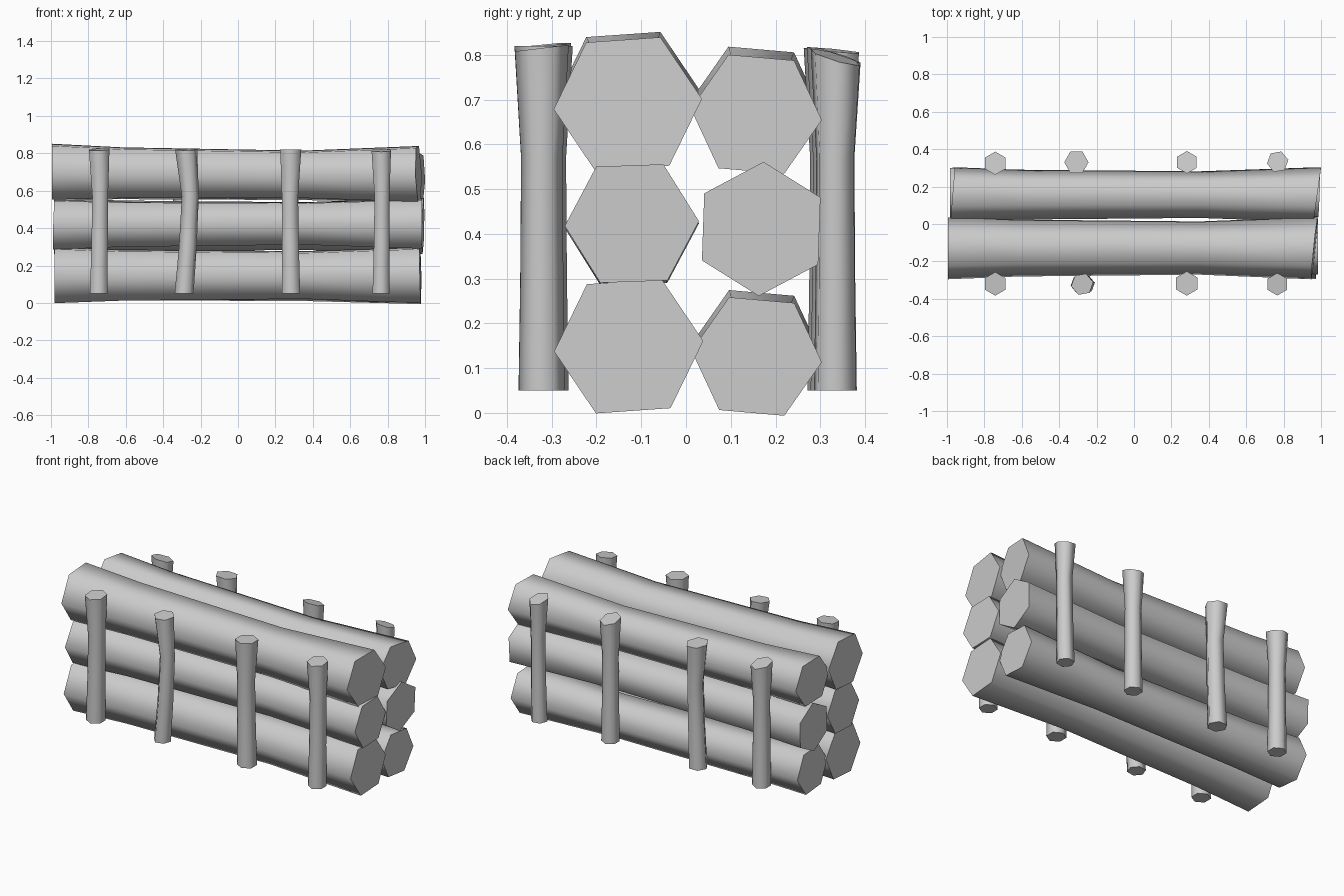
import bpy, bmesh
from math import radians, cos, sin

cube = bpy.data.objects.get("Cube")
if cube:
    bpy.data.objects.remove(cube)

GREY = (0.6, 0.6, 0.6, 1)
wood = bpy.data.materials.new("grey_wood")
wood.use_nodes = True
wood.diffuse_color = GREY
wood.node_tree.nodes["Principled BSDF"].inputs["Base Color"].default_value = GREY


def loft(name, rings, place):
    """Six-sided trunk: rings hold (station, u, v, radius, turn, slope_u, slope_v)."""
    bm = bmesh.new()
    loops = []
    for s, u, v, r, turn, su, sv in rings:
        loop = []
        for k in range(6):
            a = radians(60 * k + turn)
            du, dv = r * cos(a), r * sin(a)
            loop.append(bm.verts.new(place(s + su * du + sv * dv, u + du, v + dv)))
        loops.append(loop)
    for a, b in zip(loops, loops[1:]):
        for k in range(6):
            n = (k + 1) % 6
            bm.faces.new((a[k], a[n], b[n], b[k])).smooth = True
    # flat sawn ends with crisp rims
    for loop in (loops[0], loops[-1]):
        cap = bm.faces.new(loop)
        for e in cap.edges:
            e.smooth = False
    bmesh.ops.recalc_face_normals(bm, faces=bm.faces)
    mesh = bpy.data.meshes.new(name)
    bm.to_mesh(mesh)
    bm.free()
    mesh.materials.append(wood)
    bpy.context.collection.objects.link(bpy.data.objects.new(name, mesh))


def log(name, x0, x1, y, z, r, turn, dy=0, dz=0, slope0=(0, 0), slope1=(0, 0)):
    """Lying log, slimmer in the middle; dy and dz shift its -x end."""
    loft(name, [
        (x0, y + dy, z + dz, r, turn, *slope0),
        (-0.62, y + dy * 0.7, z + dz * 0.5, r * 0.91, turn, 0, 0),
        (0.35, y, z - dz * 0.2, r * 0.85, turn, 0, 0),
        (x1, y, z, r, turn, *slope1)], lambda s, u, v: (s, u, v))


def post(name, x, y, r, bow=0, top=0.82, turn=30, tilt=(0, 0)):
    """Upright stake, flared at the top; bow shifts the middle sideways."""
    loft(name, [
        (0.05, x - bow * 0.5, y, r * 0.86, turn, 0, 0),
        (0.3, x + bow * 0.4, y, r * 0.8, turn, 0, 0),
        (0.57, x + bow, y, r * 0.77, turn, 0, 0),
        (top, x, y, r, turn, *tilt)], lambda s, u, v: (u, v, s))


# Stacked logs, two rows of three
log("front_top_log", -0.995, 0.965, -0.13, 0.69, 0.166, 4, dz=0.012, slope1=(0.1, -0.03))
log("front_middle_log", -0.985, 0.985, -0.121, 0.423, 0.15, 2, dz=-0.005, slope0=(0.02, 0.03))
log("front_bottom_log", -0.98, 0.975, -0.128, 0.149, 0.167, 4, slope1=(0.02, -0.02))
log("back_top_log", -0.97, 0.98, 0.157, 0.667, 0.147, -5, dz=0.018, slope0=(0.08, 0), slope1=(0.14, 0))
log("back_middle_log", -0.985, 0.99, 0.168, 0.411, 0.15, 28, slope1=(0.04, 0.02))
log("back_bottom_log", -0.97, 0.975, 0.158, 0.126, 0.146, -5, dz=0.016, slope1=(0.04, 0))

# Stakes along the front
post("front_post_1", -0.742, -0.32, 0.063, bow=0.005, top=0.82, tilt=(0.05, 0.1))
post("front_post_2", -0.277, -0.322, 0.06, bow=0.022, top=0.82, turn=10, tilt=(0, 0.08))
post("front_post_3", 0.282, -0.318, 0.065, bow=-0.004, top=0.82)
post("front_post_4", 0.766, -0.322, 0.06, bow=0.004, top=0.815, tilt=(0, 0.12))

# Stakes along the back
post("back_post_1", -0.742, 0.325, 0.062, top=0.8, tilt=(-0.15, -0.25))
post("back_post_2", -0.308, 0.33, 0.065, bow=0.012, top=0.81, turn=0, tilt=(-0.05, -0.1))
post("back_post_3", 0.283, 0.33, 0.06, top=0.8, tilt=(-0.1, -0.3))
post("back_post_4", 0.768, 0.333, 0.058, bow=0.006, top=0.795, turn=10, tilt=(-0.15, -0.3))
